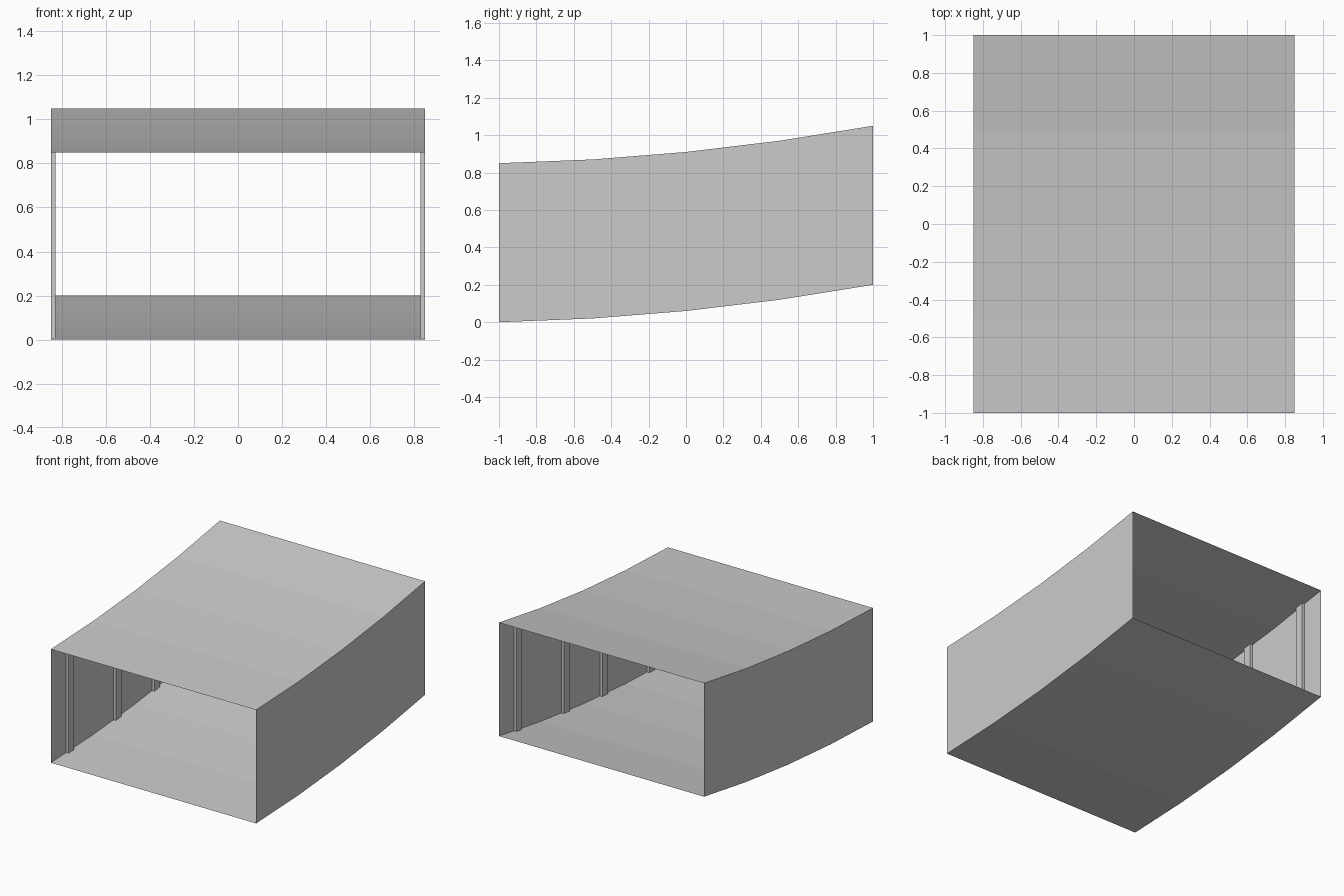
import bpy
import bmesh

cube = bpy.data.objects.get("Cube")
if cube:
    bpy.data.objects.remove(cube, do_unlink=True)

HALF_WIDTH = 0.85
HEIGHT = 0.85
PATH = [(-1, 0), (-0.5, 0.02), (0, 0.06), (0.5, 0.12), (1, 0.2)]

grey = bpy.data.materials.new("plain grey")
grey.use_nodes = True
colour = (0.6, 0.6, 0.6, 1)
grey.diffuse_color = colour
grey.node_tree.nodes["Principled BSDF"].inputs["Base Color"].default_value = colour


def floor_z(y):
    """Height of the rising floor at y."""
    for (y0, z0), (y1, z1) in zip(PATH, PATH[1:]):
        if y <= y1:
            return z0 + (z1 - z0) * (y - y0) / (y1 - y0)


def make_object(name, bm):
    mesh = bpy.data.meshes.new(name)
    bm.to_mesh(mesh)
    bm.free()
    mesh.materials.append(grey)
    obj = bpy.data.objects.new(name, mesh)
    bpy.context.collection.objects.link(obj)


def sheet(name, start, end):
    """Thin panel swept along the path between two (x, z) section corners."""
    bm = bmesh.new()
    rows = [[bm.verts.new((x, y, z + rise)) for x, z in (start, end)] for y, rise in PATH]
    for (a, b), (c, d) in zip(rows, rows[1:]):
        bm.faces.new((a, b, d, c))
    make_object(name, bm)


# Open-ended rising duct
sheet("floor", (HALF_WIDTH, 0), (-HALF_WIDTH, 0))
sheet("roof", (-HALF_WIDTH, HEIGHT), (HALF_WIDTH, HEIGHT))
sheet("left_wall", (HALF_WIDTH, HEIGHT), (HALF_WIDTH, 0))
sheet("right_wall", (-HALF_WIDTH, 0), (-HALF_WIDTH, HEIGHT))


def post(name, side, y, width=0.066, depth=0.02):
    """Upright rib on the inside of a wall, cut to the floor and roof slope."""
    bm = bmesh.new()
    bmesh.ops.create_cube(bm, size=1)
    for v in bm.verts:
        top = v.co.z > 0
        v.co.x = side * (HALF_WIDTH - depth * (v.co.x + 0.5))
        v.co.y = y + v.co.y * width
        v.co.z = floor_z(v.co.y) + (HEIGHT if top else 0)
    bmesh.ops.recalc_face_normals(bm, faces=bm.faces)
    make_object(name, bm)


# Four ribs along each wall
for label, side in (("left", 1), ("right", -1)):
    for number, y in enumerate((-0.787, -0.228, 0.228, 0.787), 1):
        post(f"{label}_wall_post_{number}", side, y)
